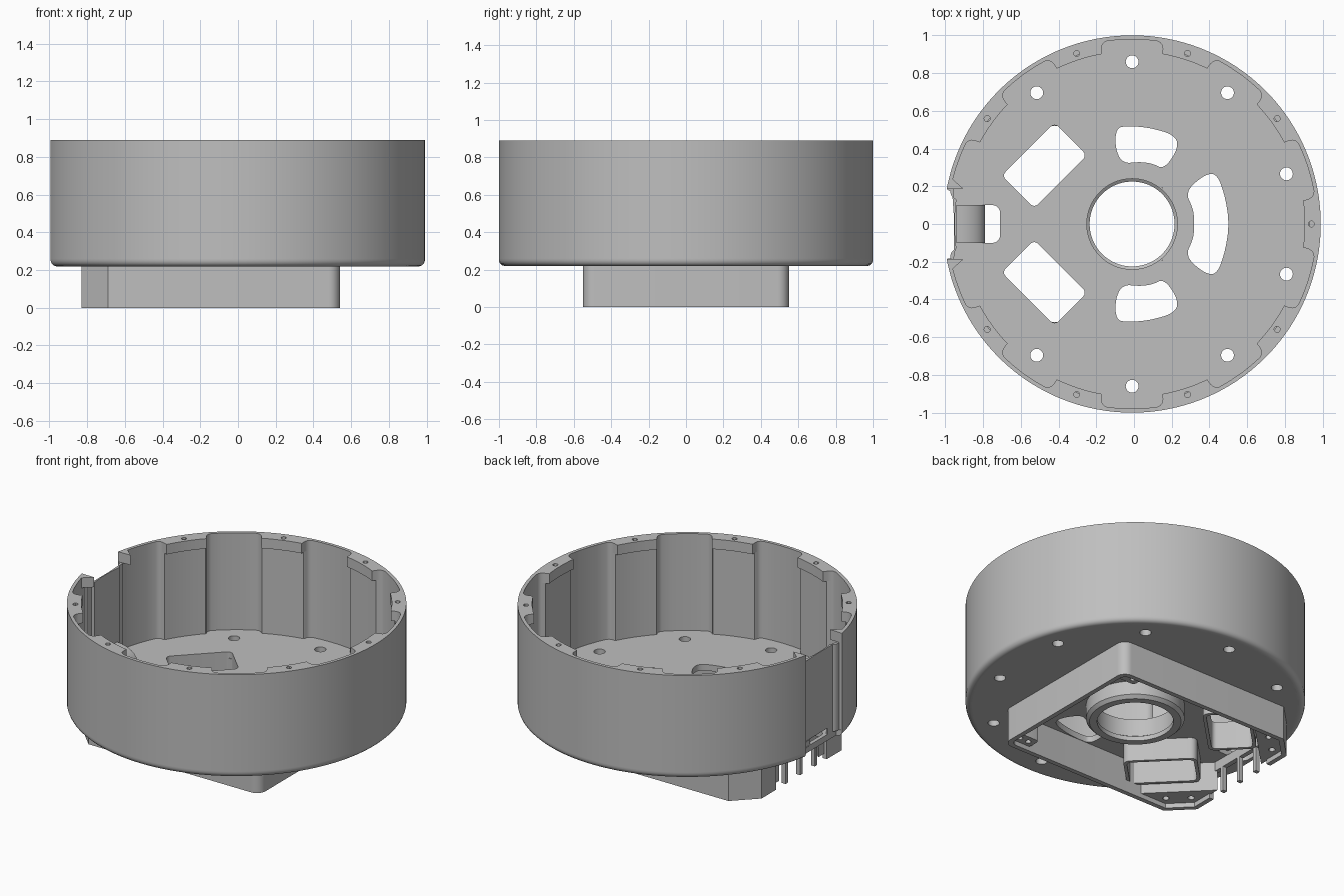
import bpy, bmesh, math
from math import cos, sin, pi, radians, degrees

cube = bpy.data.objects.get("Cube")
if cube:
    bpy.data.objects.remove(cube, do_unlink=True)

grey = bpy.data.materials.new("plain grey")
grey.use_nodes = True
grey.diffuse_color = (0.52, 0.52, 0.52, 1)
grey.node_tree.nodes["Principled BSDF"].inputs["Base Color"].default_value = (0.52, 0.52, 0.52, 1)

CX = -0.01          # axis of the round housing
NOTCH_X, NOTCH_Y = -0.955, 0.185
parts = []


def finish(name, mesh):
    bm = bmesh.new()
    bm.from_mesh(mesh)
    bmesh.ops.remove_doubles(bm, verts=bm.verts, dist=0.0002)
    bmesh.ops.recalc_face_normals(bm, faces=bm.faces)
    bm.to_mesh(mesh)
    bm.free()
    mesh.materials.clear()
    mesh.materials.append(grey)
    ob = bpy.data.objects.new(name, mesh)
    bpy.context.collection.objects.link(ob)
    parts.append(ob)
    return ob


def plate(name, loops, z0, z1):
    """Extrude a flat outline (first loop) with holes (other loops)."""
    cu = bpy.data.curves.new(name, 'CURVE')
    cu.dimensions = '2D'
    cu.fill_mode = 'BOTH'
    cu.extrude = (z1 - z0) / 2
    for pts in loops:
        s = cu.splines.new('POLY')
        s.points.add(len(pts) - 1)
        for p, (x, y) in zip(s.points, pts):
            p.co = (x, y, 0, 1)
        s.use_cyclic_u = True
    tmp = bpy.data.objects.new("tmp", cu)
    bpy.context.collection.objects.link(tmp)
    dg = bpy.context.evaluated_depsgraph_get()
    mesh = bpy.data.meshes.new_from_object(tmp.evaluated_get(dg))
    bpy.data.objects.remove(tmp, do_unlink=True)
    bpy.data.curves.remove(cu)
    for v in mesh.vertices:
        v.co.z += (z0 + z1) / 2
    return finish(name, mesh)


def lathe(name, profile, a0=0.0, a1=2 * pi, n=128):
    """Sweep a closed (radius, z) profile around the housing axis."""
    bm = bmesh.new()
    full = a1 - a0 > 6.28
    rows = []
    for i in range(n if full else n + 1):
        a = a0 + (a1 - a0) * i / n
        rows.append([bm.verts.new((CX + r * cos(a), r * sin(a), z)) for r, z in profile])
    m = len(profile)
    for i in range(n):
        r0, r1 = rows[i], rows[(i + 1) % len(rows)]
        for j in range(m):
            k = (j + 1) % m
            bm.faces.new((r0[j], r1[j], r1[k], r0[k]))
    if not full:
        bm.faces.new(rows[0])
        bm.faces.new(rows[-1])
    mesh = bpy.data.meshes.new(name)
    bm.to_mesh(mesh)
    bm.free()
    return finish(name, mesh)


def polar(r, a):
    return (CX + r * cos(a), r * sin(a))


def circle(x, y, r, n=24):
    return [(x + r * cos(2 * pi * i / n), y + r * sin(2 * pi * i / n)) for i in range(n)]


def rounded(cx, cy, hx, hy, r, turn=0.0):
    pts = []
    for q, (sx, sy) in enumerate(((1, 1), (-1, 1), (-1, -1), (1, -1))):
        for i in range(7):
            a = q * pi / 2 + i * pi / 12
            x, y = sx * (hx - r) + r * cos(a), sy * (hy - r) + r * sin(a)
            pts.append((cx + x * cos(turn) - y * sin(turn), cy + x * sin(turn) + y * cos(turn)))
    return pts


def soften(pts, times=3):
    for _ in range(times):
        out = []
        for (ax, ay), (bx, by) in zip(pts, pts[1:] + pts[:1]):
            out += [(ax * .75 + bx * .25, ay * .75 + by * .25), (ax * .25 + bx * .75, ay * .25 + by * .75)]
        pts = out
    return pts


def flip(pts):
    return [(x, -y) for x, y in pts]


def outer_path(r, gap):
    """Outer edge from the notch side round to the other, starting at half-width gap."""
    a = pi - math.asin(NOTCH_Y / r)
    arc = [polar(r, -a + 2 * a * i / 160) for i in range(161)]
    return [(NOTCH_X, -gap), (NOTCH_X, -NOTCH_Y)] + arc + [(NOTCH_X, NOTCH_Y), (NOTCH_X, gap)]


def inner_path(tab_r, gap):
    """Scalloped inner edge: deep rounded pockets between narrower tabs."""
    a = pi - math.asin(gap / tab_r)
    marks = [(-a, tab_r), (a, tab_r)]
    for c in range(-162, 180, 36):
        for off, r in ((10.2, tab_r), (9.9, .945), (9.5, .962), (8.8, .973), (7.8, .979), (4, .979)):
            marks += [(radians(c - off), r), (radians(c + off), r)]
        marks.append((radians(c), .979))
    for c in range(-144, 180, 36):
        marks += [(radians(c + o), tab_r) for o in (-6, -3, 0, 3, 6)]
    return [polar(r, t) for t, r in sorted(marks) if abs(t) <= a + 1e-6]


# Round wall in three layers: cable opening, main wall, tabbed rim
plate("lower_wall", [outer_path(1, .09) + inner_path(.94, .09)[::-1]], .26, .30)
plate("main_wall", [outer_path(1, .05), inner_path(.94, .05)], .30, .825)
screws = [circle(*polar(.95, radians(c)), .016, 12) for c in range(-144, 180, 36)]
rim_outer = outer_path(1, NOTCH_Y)[2:-2]
plate("tabbed_rim", [rim_outer + inner_path(.915, NOTCH_Y + .003)[::-1]] + screws, .825, .89)

# Rounded lower edge
edge = [(.955, .22), (.972, .22), (.985, .224), (.995, .234), (1, .248), (1, .26), (.955, .26)]
a = pi - math.asin(NOTCH_Y)
lathe("rounded_bottom_edge", edge, -a, a, 160)

# Floor with its openings
top_bean = [(-.1, .40), (-.095, .51), (-.03, .52), (.09, .51), (.22, .47), (.235, .40),
            (.16, .29), (.10, .32), (.03, .33), (-.06, .32)]
side_half = [(.32, 0), (.315, .08), (.27, .17), (.37, .26), (.44, .27), (.485, .14)]
side_bean = side_half + [(.505, 0)] + flip(side_half[:0:-1])
windows = [rounded(-.475, s * .31, .198, .122, .03, s * pi / 4) for s in (1, -1)]
bolts = [circle(*polar(.86, radians(s * d)), .034) for d in (18, 54, 90, 126) for s in (1, -1)]
cable_slot = rounded(-.82, 0, .11, .10, .04)
holes = [soften(top_bean), soften(flip(top_bean)), soften(side_bean), circle(CX, 0, .25, 64), cable_slot]
floor_edge = [(max(x, NOTCH_X), y) for x, y in circle(CX, 0, .965, 160)]
plate("floor", [floor_edge] + holes + windows + bolts, .22, .26)

# Curved cable hood behind the wall opening
bm = bmesh.new()
arc = [(-.94 + .15 * sin(t), .25 + .10 * cos(t)) for t in [i * pi / 16 for i in range(9)]]
arc += [(-.94 + .135 * sin(t), .25 + .085 * cos(t)) for t in [i * pi / 16 for i in range(8, -1, -1)]]
ends = [[bm.verts.new((x, y, z)) for x, z in arc] for y in (-.1, .1)]
for e in ends:
    bm.faces.new(e)
for j in range(len(arc)):
    k = (j + 1) % len(arc)
    bm.faces.new((ends[0][j], ends[0][k], ends[1][k], ends[1][j]))
hood = bpy.data.meshes.new("cable_hood")
bm.to_mesh(hood)
bm.free()
finish("cable_hood", hood)

# Central bearing seat
lathe("bearing_seat", [(.225, .11), (.27, .11), (.29, .13), (.29, .225), (.25, .225),
                       (.25, .262), (.24, .262), (.24, .15), (.225, .14)], n=96)


# Lower frame: solid walls, open on one side with a lintel and posts
def frame_path(t, gap):
    r = .06 - t * .6
    half = [(-.83 + t, -gap), (-.83 + t, -.41 + .4 * t), (-.69 + .4 * t, -.55 + t)]
    for i in range(9):
        b = -pi / 2 + i * pi / 16
        half.append((.54 - t - r + r * cos(b), -.55 + t + r + r * sin(b)))
    return half + flip(half[::-1])


plate("frame_walls", [frame_path(0, .26) + frame_path(.03, .26)[::-1]], 0, .16)
plate("frame_top_band", [frame_path(0, .1), frame_path(.03, .1)], .16, .22)
for i, y in enumerate((-.15, 0, .15)):
    plate(f"frame_post_{i + 1}", [rounded(-.815, y, .015, .013, .003)], 0, .16)

# Window sockets and corner screw bosses under the floor
boss = [(-.81, -.20), (-.81, -.40), (-.68, -.53), (-.48, -.53)]
for side, s in (("left", 1), ("right", -1)):
    sleeve = rounded(-.475, s * .31, .218, .142, .04, s * pi / 4)
    inner = windows[0] if s == 1 else windows[1]
    plate(f"window_socket_{side}", [sleeve, inner], .08, .221)
    back = flip(boss) if s == 1 else boss
    plate(f"rear_boss_{side}", [back, circle(-.75, s * .37, .02, 12), circle(-.64, s * .47, .02, 12)], .03, .221)
    plate(f"front_boss_{side}", [rounded(.44, s * .48, .075, .045, .02),
                                 circle(.41, s * .48, .018, 12), circle(.475, s * .48, .018, 12)], .03, .221)

# Smooth shading with crisp edges
bpy.ops.object.select_all(action='DESELECT')
for ob in parts:
    ob.select_set(True)
bpy.context.view_layer.objects.active = parts[0]
bpy.ops.object.shade_smooth_by_angle(angle=radians(30))
